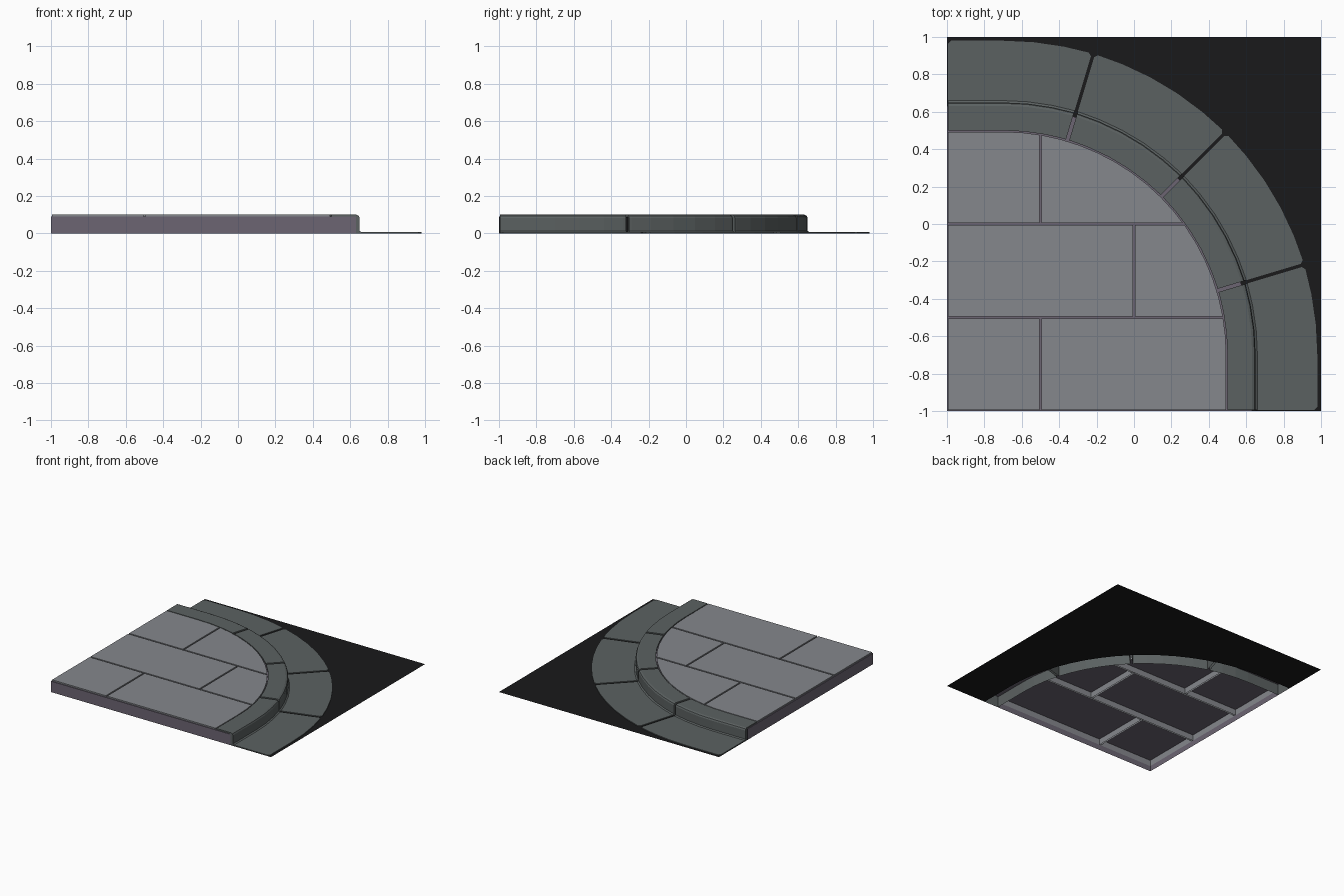
import bpy, bmesh
from math import radians, cos, sin
from mathutils import Vector

if "Cube" in bpy.data.objects:
    bpy.data.objects.remove(bpy.data.objects["Cube"])

C = -0.7          # centre of the corner arc on both axes
JOINT = 73.3      # angle of the outer curb joints


def material(name, rgb):
    m = bpy.data.materials.new(name)
    m.diffuse_color = (*rgb, 1)
    m.use_nodes = True
    m.node_tree.nodes["Principled BSDF"].inputs["Base Color"].default_value = m.diffuse_color
    return m


PAVER = material("paver_grey", (0.235, 0.245, 0.265))
STONE = material("curb_stone", (0.105, 0.12, 0.12))
MORTAR = material("mortar", (0.15, 0.13, 0.17))
ASPHALT = material("asphalt", (0.01, 0.01, 0.011))


def finish(bm, name, mat):
    me = bpy.data.meshes.new(name)
    bm.to_mesh(me)
    bm.free()
    me.materials.append(mat)
    ob = bpy.data.objects.new(name, me)
    bpy.context.collection.objects.link(ob)
    return ob


def arc(off, steps=18):
    """Rounded corner line at a given distance: straight, quarter arc, straight."""
    r = off - C
    pts = [(off, -1)]
    for i in range(steps + 1):
        a = radians(90 * i / steps)
        pts.append((C + r * cos(a), C + r * sin(a)))
    return pts + [(-1, off)]


def face(bm, pts, z):
    f = bm.faces.new([bm.verts.new((x, y, z)) for x, y in pts])
    f.normal_update()
    if f.normal.z < 0:
        f.normal_flip()
    return f


# Paving slabs: corner shape cut to each rectangle, open underneath
def paver(name, x0, x1, y0, y1, g=0.006):
    bm = bmesh.new()
    face(bm, [(-1, -1)] + arc(0.493), 0.1)
    for co, no in (((x0 + g, 0, 0), (-1, 0, 0)), ((x1 - g, 0, 0), (1, 0, 0)),
                   ((0, y0 + g, 0), (0, -1, 0)), ((0, y1 - g, 0), (0, 1, 0))):
        bmesh.ops.bisect_plane(bm, geom=bm.verts[:] + bm.edges[:] + bm.faces[:],
                               plane_co=co, plane_no=no, clear_outer=True)
    rim = bmesh.ops.extrude_edge_only(bm, edges=[e for e in bm.edges if e.is_boundary])
    for v in rim["geom"]:
        if isinstance(v, bmesh.types.BMVert):
            v.co.z = 0.04
    bmesh.ops.recalc_face_normals(bm, faces=bm.faces[:])
    finish(bm, name, PAVER)


for row, split in enumerate((-0.5, 0.0, -0.5)):
    y = -1 + row * 0.5
    paver(f"paver_{row}_left", -1, split, y, y + 0.5)
    paver(f"paver_{row}_right", split, 1, y, y + 0.5)

# Mortar bed with walls on the two straight sides
bm = bmesh.new()
face(bm, [(-1, -1)] + arc(0.63), 0.089)
sides = [e for e in bm.edges
         if any(all(abs(v.co[k] + 1) < 1e-5 for v in e.verts) for k in (0, 1))]
for v in bmesh.ops.extrude_edge_only(bm, edges=sides)["geom"]:
    if isinstance(v, bmesh.types.BMVert):
        v.co.z = 0
bmesh.ops.recalc_face_normals(bm, faces=bm.faces[:])
finish(bm, "mortar_bed", MORTAR)

# Road sheet, with the dark wall seen inside the curb joints
bm = bmesh.new()
inner = arc(0.63)
face(bm, inner + [(-1, 1), (1, 1), (1, -1)], 0)
for (ax, ay), (bx, by) in zip(inner, inner[1:]):
    bm.faces.new([bm.verts.new(p) for p in
                  ((ax, ay, 0), (bx, by, 0), (bx, by, 0.088), (ax, ay, 0.088))])
bmesh.ops.remove_doubles(bm, verts=bm.verts[:], dist=1e-5)
finish(bm, "road", ASPHALT)

# Curb and gutter blocks: one profile swept along the corner, open underneath
PROFILE = [(0.5, 0), (0.5, 0.1), (0.632, 0.1), (0.645, 0.094), (0.65, 0.083),
           (0.65, 0.013), (0.66, 0.006), (0.98, 0.006), (0.98, 0)]


def station(deg, shift=0.0, trim=0.0):
    """Cross-section at an angle, slid along the tangent by shift."""
    a = radians(deg)
    d = Vector((cos(a), sin(a)))
    base = Vector((C, C)) + shift * Vector((-d.y, d.x))
    pts = []
    for off, z in PROFILE:
        p = base + d * (off - C - (trim if off > 0.9 else 0))
        pts.append((p.x, p.y, z))
    return pts


def block(name, stations, mirror=False):
    bm = bmesh.new()
    rows = [[bm.verts.new((y, x, z) if mirror else (x, y, z)) for x, y, z in s]
            for s in stations]
    for a, b in zip(rows, rows[1:]):
        for i in range(len(PROFILE) - 1):
            bm.faces.new((a[i], a[i + 1], b[i + 1], b[i]))
    bm.faces.new(rows[0])
    bm.faces.new(rows[-1])
    bmesh.ops.recalc_face_normals(bm, faces=bm.faces[:])
    if max(bm.faces, key=lambda f: f.normal.z * f.calc_area()).normal.z < 0.5:
        bmesh.ops.reverse_faces(bm, faces=bm.faces[:])
    finish(bm, name, STONE)


G, R = 0.009, 0.016     # half joint width, corner rounding
low = 90 - JOINT
end_block = [station(0, -0.295, R), station(0, -0.295 + R), station(0),
             station(low / 3), station(low * 2 / 3),
             station(low, -G - R), station(low, -G, R)]
mid_block = [station(low, G, R), station(low, G + R)]
mid_block += [station(low + (45 - low) * k / 5) for k in range(1, 5)]
mid_block += [station(45, -G - R), station(45, -G, R)]
for side, mirror in (("right", False), ("back", True)):
    block(f"curb_end_{side}", end_block, mirror)
    block(f"curb_corner_{side}", mid_block, mirror)
